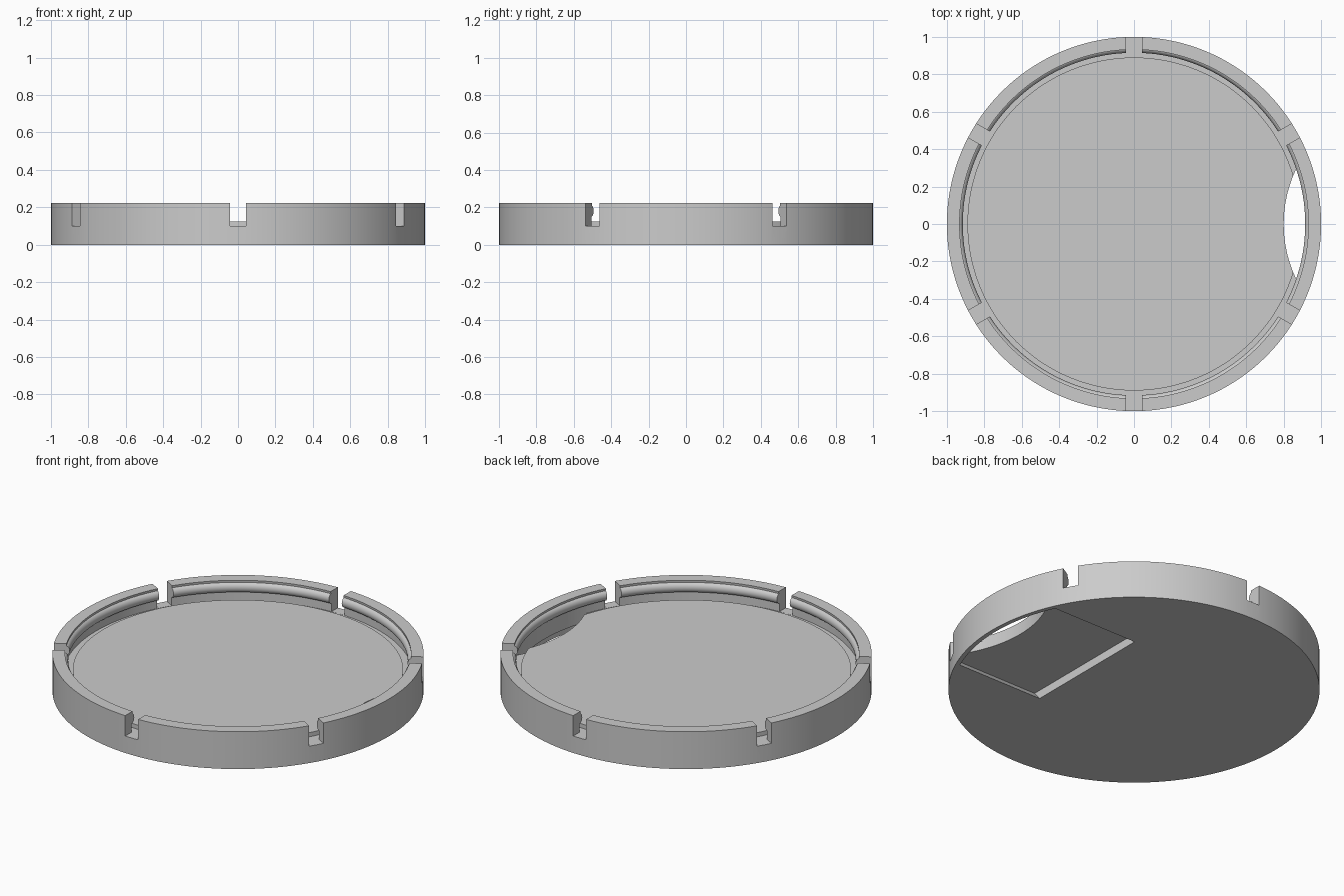
import bpy, bmesh
from math import sin, cos, asin, acos, atan2, pi, radians
from mathutils import Matrix, Vector

old = bpy.data.objects.get("Cube")
if old:
    bpy.data.objects.remove(old, do_unlink=True)

HEIGHT, FLOOR, GROOVE = 0.222, 0.125, 0.10
WALL, FLOOR_R = 0.94, 0.89

grey = bpy.data.materials.new("light grey")
grey.use_nodes = True
colour = (0.6, 0.6, 0.6, 1)
grey.diffuse_color = colour
grey.node_tree.nodes["Principled BSDF"].inputs["Base Color"].default_value = colour


def make_object(name, bm):
    bmesh.ops.recalc_face_normals(bm, faces=bm.faces)
    mesh = bpy.data.meshes.new(name)
    bm.to_mesh(mesh)
    bm.free()
    mesh.materials.append(grey)
    obj = bpy.data.objects.new(name, mesh)
    bpy.context.collection.objects.link(obj)
    return obj


def lathe(name, profile, steps=144):
    bm = bmesh.new()
    verts = [bm.verts.new((r, 0, z)) for r, z in profile]
    edges = [bm.edges.new(pair) for pair in zip(verts, verts[1:])]
    bmesh.ops.spin(bm, geom=verts + edges, cent=(0, 0, 0), axis=(0, 0, 1),
                   angle=2 * pi, steps=steps, use_merge=True)
    bmesh.ops.remove_doubles(bm, verts=bm.verts, dist=1e-5)
    return make_object(name, bm)


def loft(name, lower, upper, z0, z1):
    """Solid between two outlines with the same number of points."""
    bm = bmesh.new()
    a = [bm.verts.new((x, y, z0)) for x, y in lower]
    b = [bm.verts.new((x, y, z1)) for x, y in upper]
    bm.faces.new(a)
    bm.faces.new(b)
    for i in range(len(a)):
        j = (i + 1) % len(a)
        bm.faces.new((a[i], a[j], b[j], b[i]))
    return make_object(name, bm)


def arc(cx, r, start, end, n=32):
    angles = [start + (end - start) * i / n for i in range(n + 1)]
    return [(cx + r * cos(t), r * sin(t)) for t in angles]


def cut(target, cutter):
    mod = target.modifiers.new("cut", 'BOOLEAN')
    mod.operation = 'DIFFERENCE'
    mod.solver = 'EXACT'
    mod.object = cutter
    bpy.context.view_layer.objects.active = target
    bpy.ops.object.modifier_apply(modifier=mod.name)
    bpy.data.objects.remove(cutter, do_unlink=True)


# Round tray: raised floor, groove, and wall with a rounded snap bead
bead = [(WALL - 0.025 * sin(t), 0.18 + 0.03 * cos(t))
        for t in [pi * i / 12 for i in range(1, 13)]]
profile = [(0, 0), (1, 0), (1, HEIGHT), (0.932, HEIGHT)] + bead + [
    (WALL, GROOVE), (FLOOR_R, GROOVE), (FLOOR_R, FLOOR), (0, FLOOR)]
tray = lathe("tray", profile)

# Six notches through the wall
bm = bmesh.new()
for k in range(6):
    place = (Matrix.Rotation(radians(30 + 60 * k), 4, 'Z')
             @ Matrix.Translation((1.0, 0, GROOVE + 0.1005))
             @ Matrix.Diagonal((0.2, 0.085, 0.2, 1)))
    bmesh.ops.create_cube(bm, size=1, matrix=place)
cut(tray, make_object("notch_cutter", bm))

# Flared pocket under the floor
def pocket_outline(half_width, r=0.975):
    t = asin(half_width / r)
    return [(0.33, -half_width)] + arc(0, r, -t, t) + [(0.33, half_width)]

cut(tray, loft("pocket_cutter", pocket_outline(0.39), pocket_outline(0.44),
               -0.01, 0.05))

# Finger opening between a concave floor edge and the wall
cx, cr = 1.48, 0.68
x = (WALL ** 2 - cr ** 2 + cx ** 2) / (2 * cx)
t = acos(x / WALL)
y = WALL * sin(t)
s = atan2(y, x - cx)
lens = arc(0, WALL, -t, t) + arc(cx, cr, s, 2 * pi - s)[1:-1]
cut(tray, loft("opening_cutter", lens, lens, -0.05, 0.14))

# Smooth curved surfaces, sharp rims
bpy.ops.object.select_all(action='DESELECT')
tray.select_set(True)
bpy.context.view_layer.objects.active = tray
bpy.ops.object.shade_smooth_by_angle(angle=radians(30))
